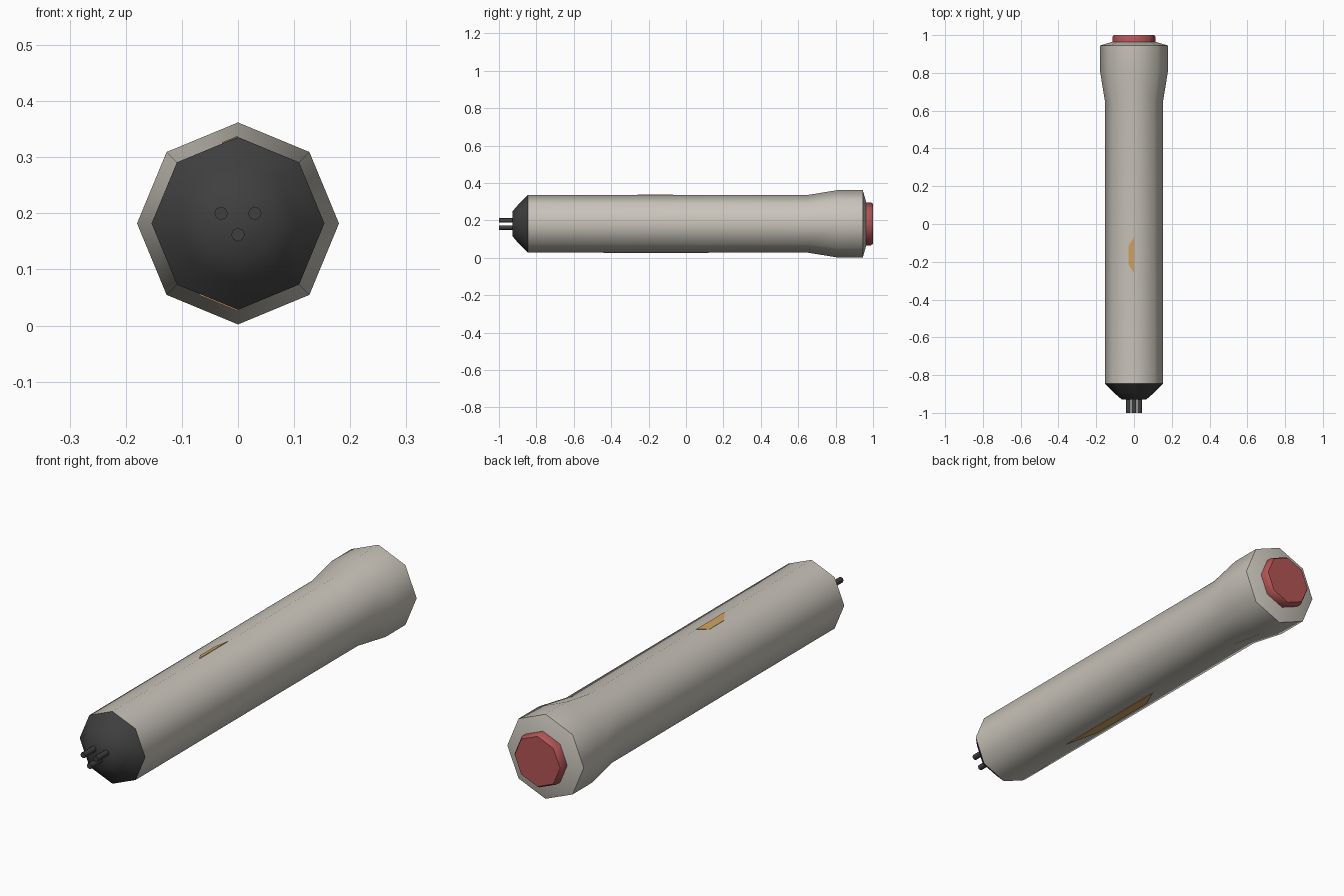
import bpy, bmesh, math
from mathutils import Vector

if "Cube" in bpy.data.objects:
    bpy.data.objects.remove(bpy.data.objects["Cube"])

CZ = 0.182      # height of the long axis
SIDES = 8


def material(name, rgb):
    m = bpy.data.materials.new(name)
    m.diffuse_color = (*rgb, 1)
    m.use_nodes = True
    m.node_tree.nodes["Principled BSDF"].inputs["Base Color"].default_value = m.diffuse_color
    return m


grey = material("warm grey", (0.58, 0.55, 0.49))
dark = material("charcoal", (0.05, 0.05, 0.05))
red = material("muted red", (0.45, 0.09, 0.09))
tan = material("amber", (0.62, 0.36, 0.12))


def finish(name, bm, mat, smooth=True):
    bmesh.ops.recalc_face_normals(bm, faces=bm.faces)
    mesh = bpy.data.meshes.new(name)
    bm.to_mesh(mesh)
    bm.free()
    mesh.materials.append(mat)
    ob = bpy.data.objects.new(name, mesh)
    bpy.context.collection.objects.link(ob)
    if smooth:
        bpy.ops.object.select_all(action='DESELECT')
        ob.select_set(True)
        bpy.context.view_layer.objects.active = ob
        bpy.ops.object.shade_smooth_by_angle(angle=math.radians(52))
    return ob


def lathe(name, profile, mat, x=0.0, z=CZ, sides=SIDES):
    """Turn (y, radius) points around an axis parallel to y; close both ends."""
    bm = bmesh.new()
    rings = []
    for y, r in profile:
        rings.append([bm.verts.new((x + r * math.cos(2 * math.pi * i / sides), y,
                                    z + r * math.sin(2 * math.pi * i / sides)))
                      for i in range(sides)])
    for a, b in zip(rings, rings[1:]):
        for i in range(sides):
            j = (i + 1) % sides
            bm.faces.new((a[i], a[j], b[j], b[i]))
    bm.faces.new(rings[0])
    bm.faces.new(rings[-1])
    return finish(name, bm, mat)


def facet_plate(name, sign, width, y0, y1, inset):
    """Thin trapezoid on the facet just left of the top (+1) or bottom (-1) ridge."""
    r = 0.154
    ridge = Vector((0, 0, CZ + sign * r))
    c = r * math.sqrt(0.5)
    along = (Vector((-c, 0, CZ + sign * c)) - ridge).normalized()
    normal = Vector((-math.sin(math.pi / 8), 0, sign * math.cos(math.pi / 8)))
    bm = bmesh.new()
    outline = [(0, y0), (0, y1), (width, y1 - inset), (width, y0 + inset)]
    layers = [[bm.verts.new(ridge + along * w + normal * d + Vector((0, y, 0)))
               for w, y in outline] for d in (-0.002, 0.002)]
    low, high = layers
    bm.faces.new(low)
    bm.faces.new(high)
    for i in range(4):
        j = (i + 1) % 4
        bm.faces.new((low[i], low[j], high[j], high[i]))
    return finish(name, bm, tan, smooth=False)


# Main barrel with flared head
lathe("barrel", [(-0.845, 0.154), (0.65, 0.154), (0.81, 0.180),
                 (0.945, 0.180), (0.963, 0.118)], grey)
# Rounded dark nose
lathe("nose_cap", [(-0.845, 0.154), (-0.895, 0.105), (-0.928, 0.066)], dark)
# Red end button
lathe("end_button", [(0.955, 0.115), (0.988, 0.115), (1.0, 0.107)], red)
# Three contact pins
for i, (x, z) in enumerate([(-0.03, 0.2), (0.03, 0.2), (0.0, 0.162)]):
    lathe("contact_pin_%d" % (i + 1), [(-0.91, 0.012), (-1.0, 0.012)], dark, x, z)
# Amber inlays either side of the left half
facet_plate("top_inlay", 1, 0.03, -0.26, -0.07, 0.045)
facet_plate("bottom_inlay", -1, 0.075, -0.44, 0.12, 0.12)
